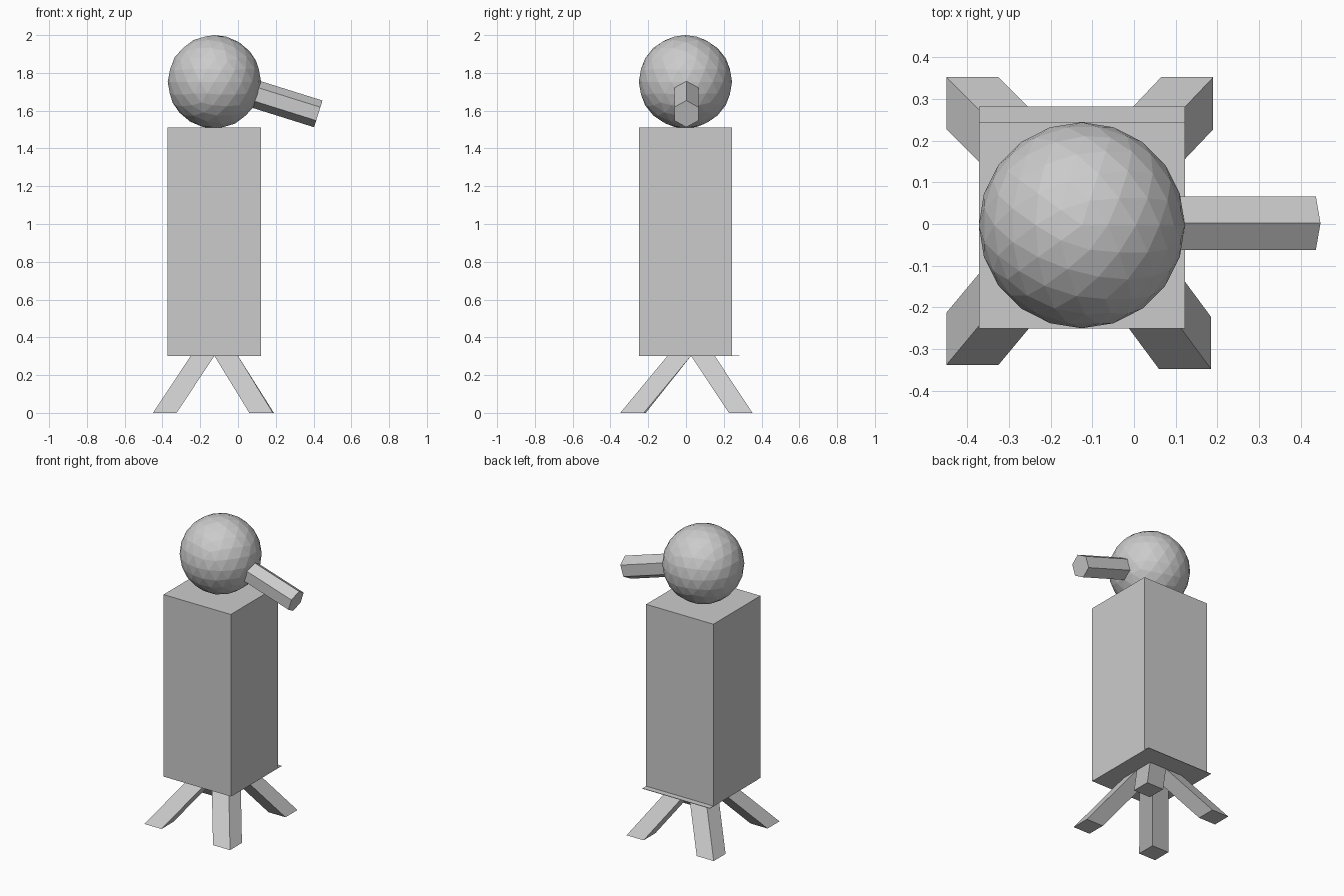
import bpy
import bmesh
from mathutils import Matrix, Vector

cube = bpy.data.objects.get("Cube")
if cube:
    bpy.data.objects.remove(cube)

GREY = (0.6, 0.6, 0.6, 1)
mat = bpy.data.materials.new("plain grey")
mat.use_nodes = True
mat.diffuse_color = GREY
mat.node_tree.nodes["Principled BSDF"].inputs["Base Color"].default_value = GREY


def add_part(name, bm):
    bmesh.ops.recalc_face_normals(bm, faces=bm.faces)
    mesh = bpy.data.meshes.new(name)
    bm.to_mesh(mesh)
    bm.free()
    mesh.materials.append(mat)
    obj = bpy.data.objects.new(name, mesh)
    bpy.context.collection.objects.link(obj)
    return obj


CX = -0.125       # body axis
HIP = (CX, 0.027)  # point where the legs meet
LEG = 0.125       # leg thickness
BASE = 0.302      # underside of the body

# Tall box body
bm = bmesh.new()
bmesh.ops.create_cube(bm, size=1)
bmesh.ops.scale(bm, vec=(0.494, 0.494, 1.51 - BASE), verts=bm.verts)
bmesh.ops.translate(bm, vec=(CX, -0.003, (1.51 + BASE) / 2), verts=bm.verts)
add_part("body", bm)

# Thin plate under the body, showing at the back
bm = bmesh.new()
bmesh.ops.create_cube(bm, size=1)
bmesh.ops.scale(bm, vec=(0.494, 0.508, 0.003), verts=bm.verts)
bmesh.ops.translate(bm, vec=(HIP[0], HIP[1] + 0.001, BASE - 0.0005), verts=bm.verts)
add_part("base_plate", bm)

# Splayed square legs: sheared boxes, splay is the foot's shift from the hip
legs = {
    "front_right_leg": (-1, -1, 0.2, 0.24),
    "front_left_leg": (1, -1, 0.185, 0.25),
    "back_right_leg": (-1, 1, 0.2, 0.2),
    "back_left_leg": (1, 1, 0.19, 0.2),
}
for name, (sx, sy, dx, dy) in legs.items():
    bm = bmesh.new()
    bmesh.ops.create_cube(bm, size=1)
    for v in bm.verts:
        foot = v.co.z < 0
        v.co.x = HIP[0] + sx * (LEG / 2 + dx * foot) + v.co.x * LEG
        v.co.y = HIP[1] + sy * (LEG / 2 + dy * foot) + v.co.y * LEG
        v.co.z = 0 if foot else BASE
    add_part(name, bm)

# Faceted ball head
bm = bmesh.new()
bmesh.ops.create_icosphere(bm, subdivisions=3, radius=0.247)
bmesh.ops.translate(bm, vec=(CX, -0.003, 1.753), verts=bm.verts)
add_part("head", bm)

# Six-sided nose, tilted down
start, end = Vector((0.03, 0.002, 1.707)), Vector((0.425, 0.002, 1.583))
axis = end - start
bm = bmesh.new()
bmesh.ops.create_cone(bm, cap_ends=True, segments=6, radius1=0.074, radius2=0.074,
                      depth=axis.length)
side = Vector((0, 1, 0))
along = axis.normalized()
up = along.cross(side)
turn = Matrix((side, up, along)).transposed().to_4x4()
bmesh.ops.transform(bm, matrix=Matrix.Translation((start + end) / 2) @ turn, verts=bm.verts)
add_part("nose", bm)
